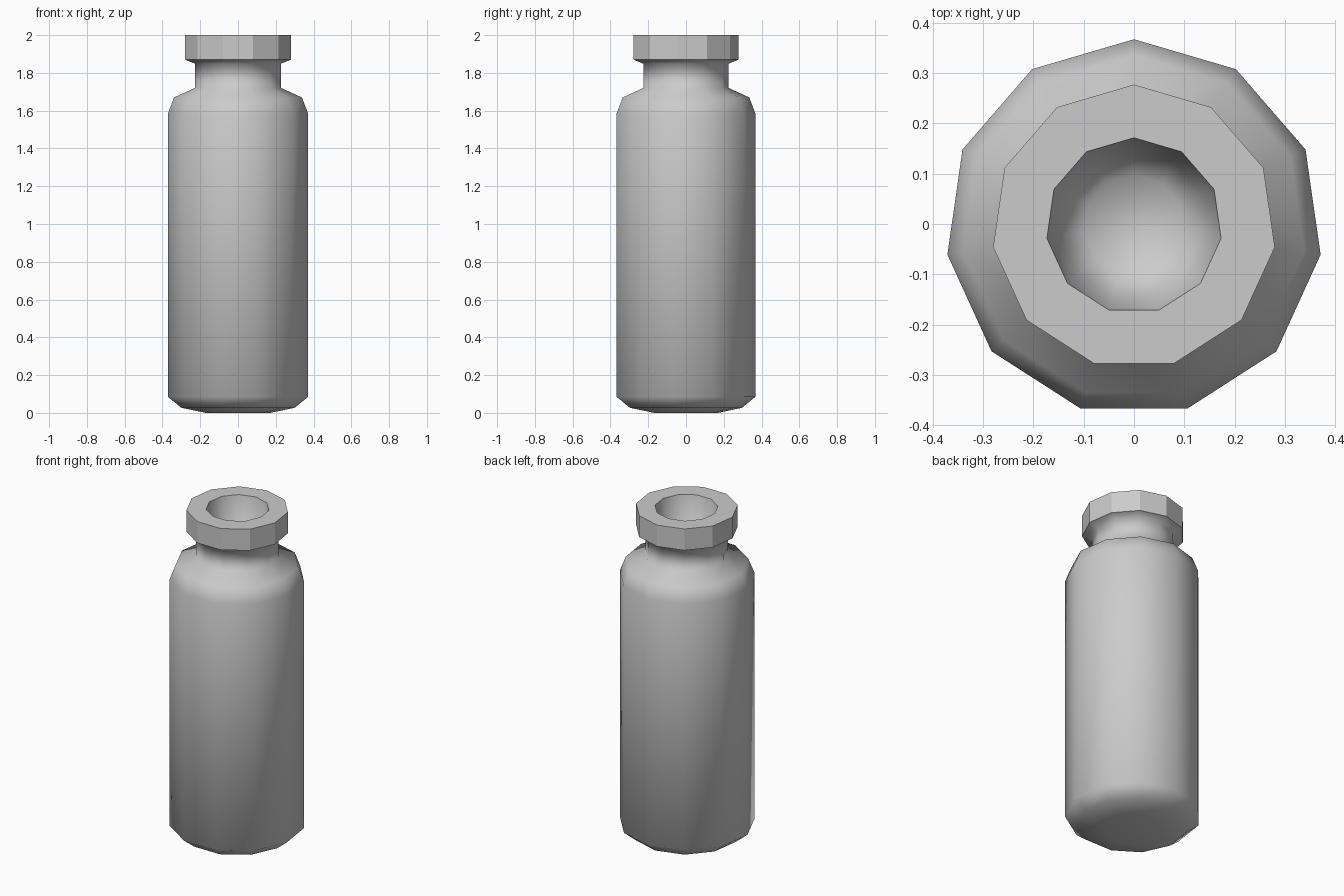
import bpy, bmesh
from math import cos, sin, pi

if "Cube" in bpy.data.objects:
    bpy.data.objects.remove(bpy.data.objects["Cube"])

SIDES = 11
# Flat rim ring extents keep an odd polygon centred on y = 0
Y_SHIFT = (1 - cos(pi / SIDES)) / 2


def lathe(name, profile, flat=(), cap_start=True, cap_end=True):
    """Turn (radius, z) points into an 11-sided shell; 'flat' lists faceted bands."""
    bm = bmesh.new()
    rings = []
    for r, z in profile:
        rings.append([bm.verts.new((r * cos(pi / 2 + 2 * pi * i / SIDES),
                                    r * (sin(pi / 2 + 2 * pi * i / SIDES) - Y_SHIFT), z))
                      for i in range(SIDES)])
    for b in range(len(rings) - 1):
        lo, hi = rings[b], rings[b + 1]
        for i in range(SIDES):
            j = (i + 1) % SIDES
            f = bm.faces.new((lo[i], lo[j], hi[j], hi[i]))
            f.smooth = b not in flat
    if cap_start:
        bm.faces.new(rings[0][::-1]).smooth = True
    if cap_end:
        bm.faces.new(rings[-1]).smooth = True
    # Hard creases wherever a faceted band meets anything else
    for e in bm.edges:
        if any(not f.smooth for f in e.link_faces):
            e.smooth = False
    bmesh.ops.recalc_face_normals(bm, faces=bm.faces)
    mesh = bpy.data.meshes.new(name)
    bm.to_mesh(mesh)
    bm.free()
    obj = bpy.data.objects.new(name, mesh)
    bpy.context.collection.objects.link(obj)
    return obj


# Outer wall from the base up, faceted rim, then the recessed mouth
outer = [(0.172, 0.0), (0.303, 0.027), (0.375, 0.085),
         (0.375, 1.585), (0.342, 1.67), (0.231, 1.72),
         (0.229, 1.848), (0.283, 1.87)]
rim = [(0.283, 2.0), (0.175, 2.0)]
mouth = [(0.148, 1.86), (0.10, 1.80)]
rim_side = len(outer) - 1
lathe("bottle", outer + rim + mouth, flat=(rim_side, rim_side + 1))
